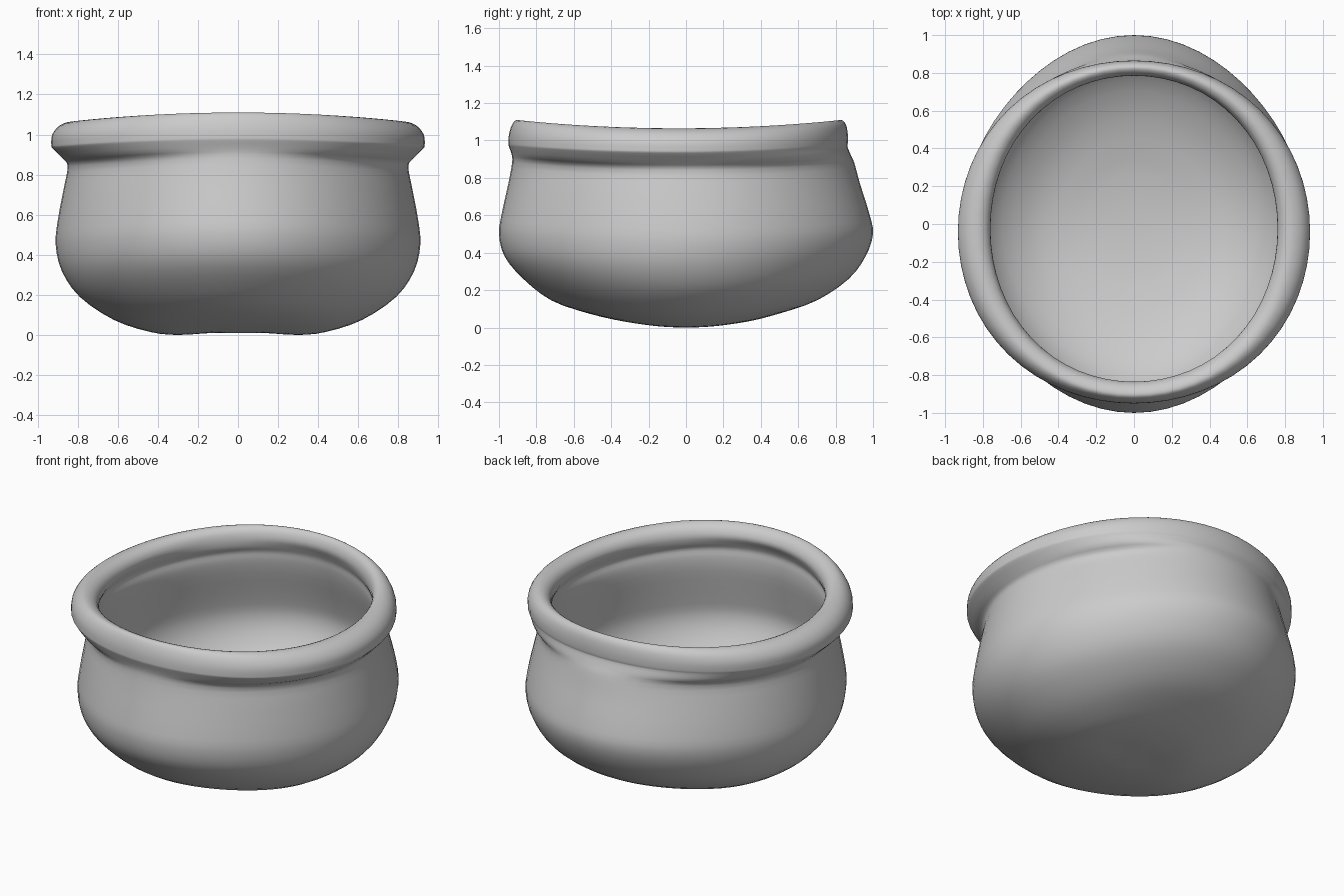
import bpy, bmesh, math

cube = bpy.data.objects.get("Cube")
if cube:
    bpy.data.objects.remove(cube, do_unlink=True)

SEGMENTS = 64
STEPS = 3

# Profile rings: half width, front y, back y, height at sides, height at ends
BODY = [
    (0.14, -0.15, 0.15, 0.01, 0.01),
    (0.30, -0.32, 0.32, 0.0, 0.03),
    (0.44, -0.52, 0.50, 0.015, 0.075),
    (0.62, -0.72, 0.70, 0.075, 0.145),
    (0.79, -0.87, 0.87, 0.19, 0.26),
    (0.88, -0.97, 0.96, 0.32, 0.38),
    (0.91, -1.0, 1.0, 0.45, 0.50),
    (0.90, -0.985, 0.98, 0.57, 0.61),
    (0.87, -0.95, 0.93, 0.73, 0.77),
    (0.85, -0.93, 0.90, 0.84, 0.88),
]
RIM = [
    (0.875, -0.932, 0.88, 0.88, 0.925),
    (0.925, -0.947, 0.863, 0.93, 0.968),
    (0.932, -0.95, 0.865, 0.95, 0.985),
    (0.927, -0.946, 0.865, 1.0, 1.035),
    (0.89, -0.93, 0.855, 1.045, 1.085),
    (0.83, -0.905, 0.83, 1.065, 1.11),
    (0.78, -0.86, 0.80, 1.045, 1.09),
    (0.76, -0.835, 0.785, 1.0, 1.04),
]
CAVITY = [
    (0.785, -0.86, 0.805, 0.95, 0.99),
    (0.805, -0.875, 0.82, 0.91, 0.95),
    (0.795, -0.87, 0.825, 0.86, 0.90),
    (0.80, -0.875, 0.845, 0.78, 0.81),
    (0.83, -0.91, 0.90, 0.60, 0.63),
    (0.84, -0.925, 0.92, 0.47, 0.51),
    (0.80, -0.88, 0.88, 0.34, 0.39),
    (0.70, -0.77, 0.77, 0.21, 0.26),
    (0.50, -0.55, 0.55, 0.10, 0.15),
    (0.25, -0.27, 0.27, 0.065, 0.08),
]


def tag(rings, bulge):
    """Append how far the outline swells on the diagonals."""
    return [ring + (bulge,) for ring in rings]


def spline(a, b, c, d, t):
    """Smooth interpolation from b to c."""
    return 0.5 * (2 * b + (c - a) * t + (2 * a - 5 * b + 4 * c - d) * t * t
                  + (3 * b - a - 3 * c + d) * t ** 3)


def smooth_rings(rings):
    pts = [rings[0]] + rings + [rings[-1]]
    out = []
    for quad in zip(pts, pts[1:], pts[2:], pts[3:]):
        for s in range(STEPS):
            out.append([spline(*vals, s / STEPS) for vals in zip(*quad)])
    return out + [rings[-1]]


def add_ring(bm, ring):
    width, front, back, z_side, z_end, bulge = ring
    mid, depth = (front + back) / 2, (back - front) / 2
    verts = []
    for i in range(SEGMENTS):
        a = math.tau * i / SEGMENTS
        swell = 1 + bulge * math.sin(2 * a) ** 2
        z = z_side + (z_end - z_side) * math.sin(a) ** 2
        verts.append(bm.verts.new((width * swell * math.cos(a),
                                   mid + depth * swell * math.sin(a), z)))
    return verts


def close_end(bm, ring, z):
    """Fan of triangles to a centre point."""
    pole = bm.verts.new((0, 0, z))
    for a, b in zip(ring, ring[1:] + ring[:1]):
        bm.faces.new((pole, a, b))


# Bowl shell: belly, rolled saddle-shaped rim, then the inner wall and floor
bm = bmesh.new()
profile = tag(BODY, -0.024) + tag(RIM, 0.01) + tag(CAVITY, -0.015)
rows = [add_ring(bm, r) for r in smooth_rings(profile)]
for low, high in zip(rows, rows[1:]):
    for i in range(SEGMENTS):
        j = (i + 1) % SEGMENTS
        bm.faces.new((low[i], low[j], high[j], high[i]))

# Underside dimple and inner floor
close_end(bm, rows[0], 0.015)
close_end(bm, rows[-1], 0.06)
bmesh.ops.recalc_face_normals(bm, faces=bm.faces)

mesh = bpy.data.meshes.new("bowl")
bm.to_mesh(mesh)
bm.free()
bowl = bpy.data.objects.new("bowl", mesh)
bpy.context.collection.objects.link(bowl)
mesh.shade_smooth()
